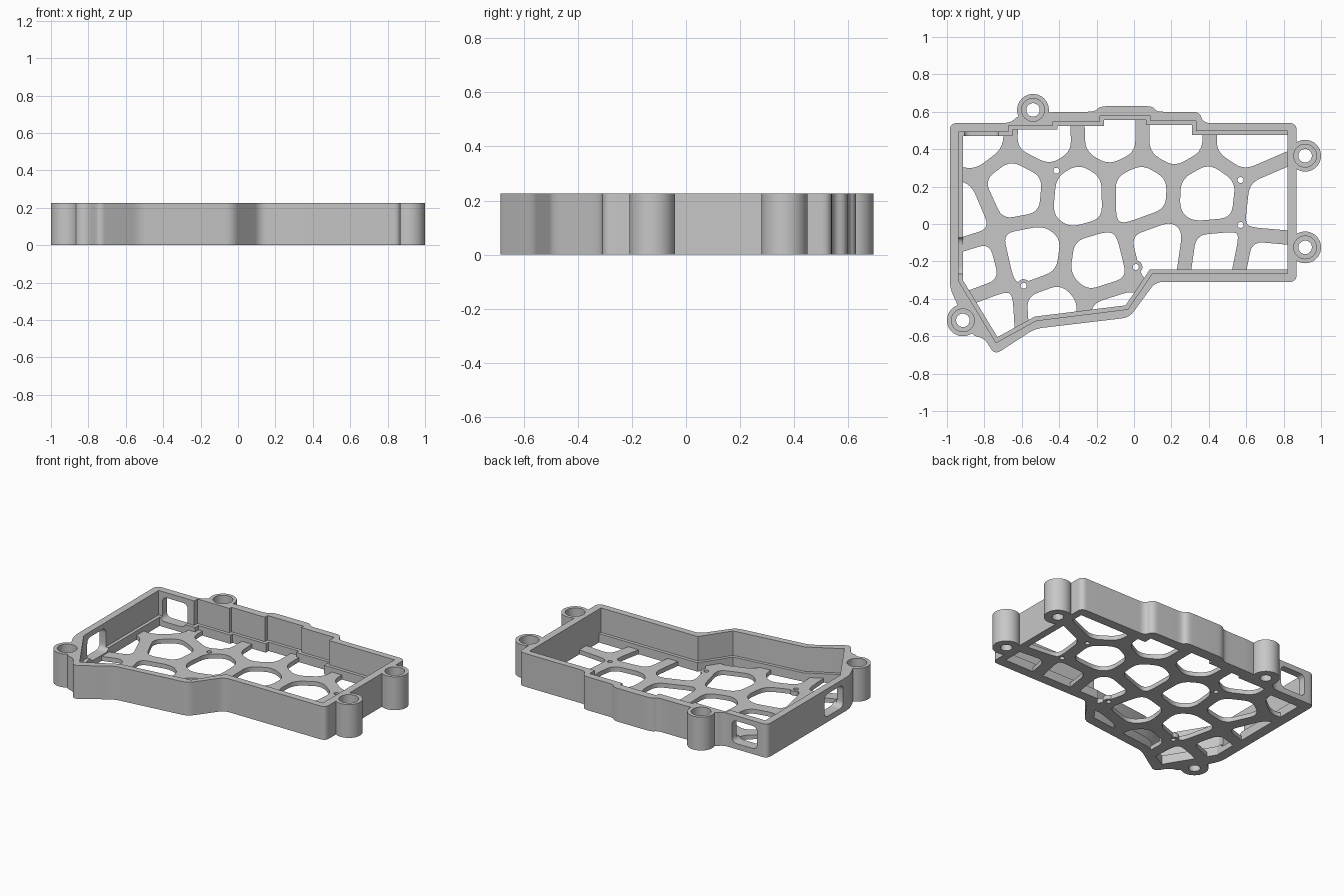
import bpy, bmesh, math
from mathutils import Matrix, Vector

cube = bpy.data.objects.get("Cube")
if cube:
    bpy.data.objects.remove(cube, do_unlink=True)

HEIGHT, FLOOR, LEDGE = 0.225, 0.03, 0.06
STRUT = 0.038          # half width of the honeycomb struts

grey = bpy.data.materials.new("light_grey_plastic")
grey.use_nodes = True
grey.diffuse_color = (0.57, 0.57, 0.57, 1)
grey.node_tree.nodes["Principled BSDF"].inputs["Base Color"].default_value = grey.diffuse_color


# ---- helpers -------------------------------------------------------------
def prism(name, loops, z0, z1, matrix=Matrix()):
    """Extrude one or more closed 2D loops from z0 to z1."""
    bm = bmesh.new()
    for loop in loops:
        face = bm.faces.new([bm.verts.new((p[0], p[1], z0)) for p in loop])
        ext = bmesh.ops.extrude_face_region(bm, geom=[face])["geom"]
        top = [v for v in ext if isinstance(v, bmesh.types.BMVert)]
        bmesh.ops.translate(bm, verts=top, vec=(0, 0, z1 - z0))
    bm.transform(matrix)
    bmesh.ops.recalc_face_normals(bm, faces=bm.faces)
    mesh = bpy.data.meshes.new(name)
    bm.to_mesh(mesh)
    bm.free()
    mesh.materials.append(grey)
    obj = bpy.data.objects.new(name, mesh)
    bpy.context.collection.objects.link(obj)
    return obj


def combine(target, tool, operation):
    """Apply a boolean and discard the tool."""
    tool.hide_render = True
    mod = target.modifiers.new(operation, "BOOLEAN")
    mod.operation, mod.solver, mod.object = operation, "EXACT", tool
    bpy.context.view_layer.objects.active = target
    bpy.ops.object.modifier_apply(modifier=mod.name)
    bpy.data.objects.remove(tool, do_unlink=True)


def circle(center, radius, n=40):
    return [(center[0] + radius * math.cos(math.tau * i / n),
             center[1] + radius * math.sin(math.tau * i / n)) for i in range(n)]


def rounded(points, radius, steps=5):
    """Replace every corner of a loop by a small curve."""
    pts, out = [Vector(p) for p in points], []
    for i, p in enumerate(pts):
        ends = []
        for q in (pts[i - 1], pts[(i + 1) % len(pts)]):
            ends.append(p + (q - p).normalized() * min(radius, 0.45 * (q - p).length))
        for k in range(steps + 1):
            t = k / steps
            out.append(ends[0] * (1 - t) ** 2 + p * 2 * t * (1 - t) + ends[1] * t * t)
    return out


def offset(points, dist):
    """Grow a counter-clockwise loop outward with mitred corners."""
    pts, out = [Vector(p) for p in points], []
    for i, p in enumerate(pts):
        a, b = (p - pts[i - 1]).normalized(), (pts[(i + 1) % len(pts)] - p).normalized()
        na, nb = Vector((a.y, -a.x)), Vector((b.y, -b.x))
        out.append(p + (na + nb) * dist / (1 + na.dot(nb)))
    return out


def clip(points, origin, normal):
    """Keep the part of a convex loop behind a line."""
    out = []
    for i, b in enumerate(points):
        a = points[i - 1]
        da, db = (a - origin).dot(normal), (b - origin).dot(normal)
        if da * db < 0:
            out.append(a.lerp(b, da / (da - db)))
        if db <= 0:
            out.append(b)
    return out


def honeycomb_cell(seed, seeds):
    cell = [Vector(p) for p in ((-1, -0.72), (0.9, -0.72), (0.9, 0.62), (-1, 0.62))]
    for other in seeds:
        if other != seed:
            n = (other - seed).normalized()
            cell = clip(cell, (seed + other) / 2 - n * STRUT, n)
    cell = [p for i, p in enumerate(cell) if (p - cell[i - 1]).length > 0.02]
    return rounded(cell, 0.06)


# ---- profiles ------------------------------------------------------------
outline = [(-.985, -.34), (-.95, -.42), (-.86, -.6), (-.8, -.61), (-.745, -.7),
           (-.53, -.56), (-.025, -.5), (.115, -.31), (.87, -.31), (.87, .54),
           (.37, .54), (.35, .6), (.12, .6), (.1, .63), (-.18, .63), (-.21, .6),
           (-.41, .6), (-.62, .58), (-.66, .54), (-.985, .54)]
inside = [(-.915, -.3), (-.73, -.605), (-.53, -.495), (-.045, -.435), (.085, -.243),
          (.82, -.243), (.82, .475), (.31, .475), (.31, .53), (.065, .53),
          (.065, .555), (-.16, .555), (-.16, .525), (-.41, .525), (-.41, .505),
          (-.65, .505), (-.65, .47), (-.915, .47)]
upper_inside = [(min(p.x, .82), p.y) for p in offset(inside, 0.022)]

bosses = [(-.915, -.515), (-.54, .61), (.915, .365), (.915, -.125)]
pins = [(-.415, .285), (.57, .235), (.57, -.005), (.01, -.23), (-.59, -.33)]

# ---- wall with screw bosses, ledge and windows ---------------------------
wall = prism("outer_wall", [rounded(outline, 0.04)], 0, HEIGHT)
combine(wall, prism("boss", [circle(c, 0.085) for c in bosses], 0, HEIGHT), "UNION")
combine(wall, prism("upper_cavity", [upper_inside], LEDGE, 1), "DIFFERENCE")
combine(wall, prism("lower_cavity", [inside], -1, LEDGE + 0.02), "DIFFERENCE")
combine(wall, prism("screw_hole", [circle(c, 0.036) for c in bosses], -1, 1), "DIFFERENCE")
combine(wall, prism("counterbore", [circle(c, 0.061) for c in bosses], 0.1, 1), "DIFFERENCE")


def window(a, b):
    return [rounded([(a, .038), (b, .038), (b, .19), (a, .19)], 0.04)]


upright = Matrix.Rotation(math.pi / 2, 4, "X")
sideways = Matrix(((0, 0, 1), (1, 0, 0), (0, 1, 0))).to_4x4()
combine(wall, prism("back_window", window(-.91, -.72), -.7, -.43, upright), "DIFFERENCE")
combine(wall, prism("side_window", window(-.27, -.07), -1.1, -.86, sideways), "DIFFERENCE")

# ---- honeycomb floor with pin holes --------------------------------------
seeds = [Vector(p) for p in (
    (-.84, .48), (-.48, .46), (-.12, .47), (.21, .47), (.6, .46),
    (-.95, .04), (-.62, .19), (-.3, .16), (.03, .165), (.39, .15), (.75, .11),
    (-.55, -.17), (-.19, -.22), (.14, -.14), (.42, -.18), (.72, -.24),
    (-.86, -.25), (-.44, -.47), (-.1, -.5), (-.77, -.49))]
floor = prism("honeycomb_floor", [inside], 0, FLOOR)
cells = [honeycomb_cell(s, seeds) for s in seeds]
combine(floor, prism("cells", cells, -1, 1), "DIFFERENCE")
combine(floor, prism("pin_pads", [circle(c, 0.035, 24) for c in pins], 0, FLOOR), "UNION")
combine(floor, prism("pin_holes", [circle(c, 0.016, 20) for c in pins], -1, 1), "DIFFERENCE")

# ---- shading -------------------------------------------------------------
for obj in (wall, floor):
    bpy.ops.object.select_all(action="DESELECT")
    obj.select_set(True)
    bpy.context.view_layer.objects.active = obj
    bpy.ops.object.shade_smooth_by_angle(angle=math.radians(30))
